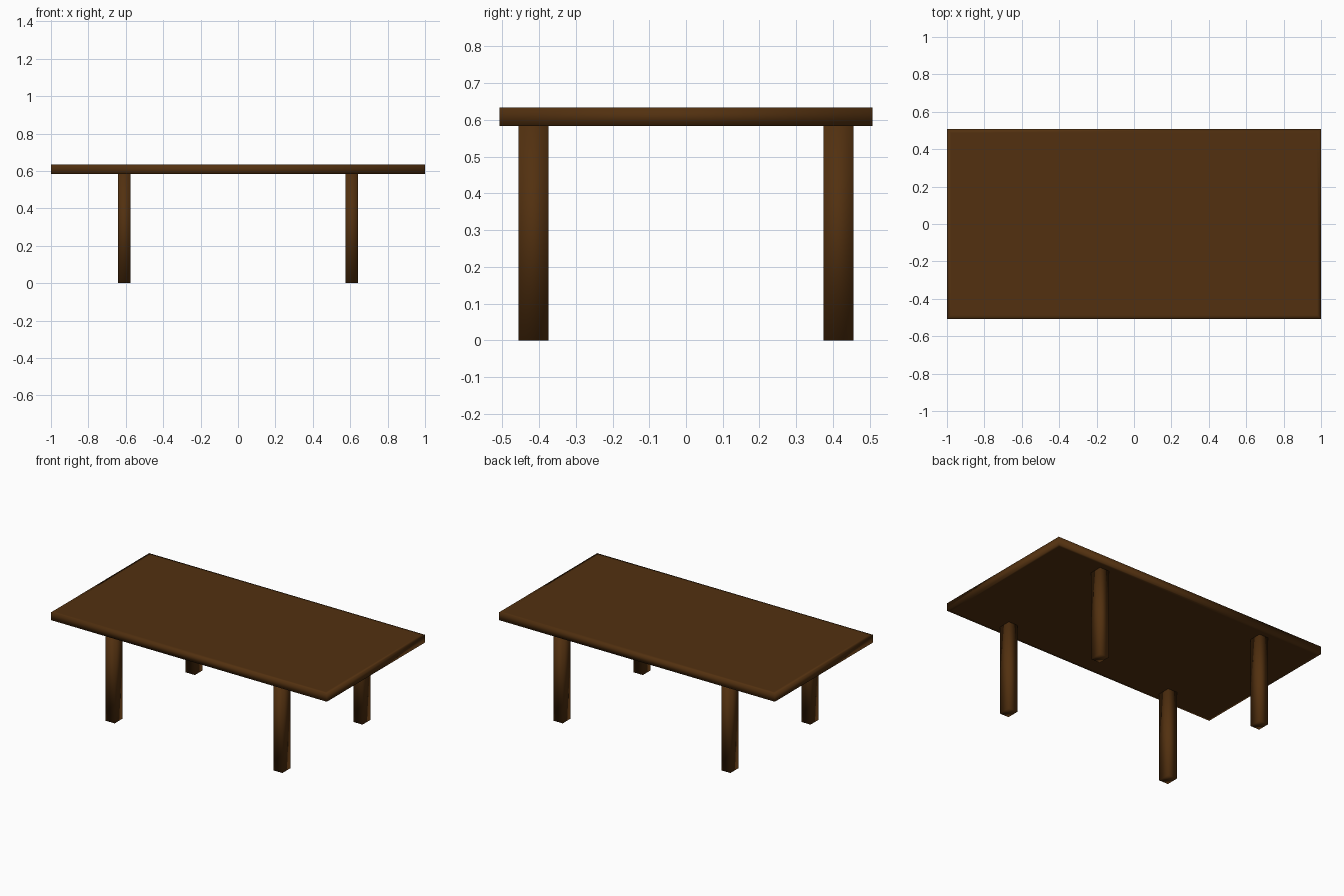
import bpy
import bmesh
from mathutils import Vector

cube = bpy.data.objects.get("Cube")
if cube:
    bpy.data.objects.remove(cube, do_unlink=True)

# Dark wood colour
WOOD = (0.085, 0.03, 0.005, 1)
wood = bpy.data.materials.new("dark_wood")
wood.use_nodes = True
wood.diffuse_color = WOOD
bsdf = next(n for n in wood.node_tree.nodes if n.type == "BSDF_PRINCIPLED")
bsdf.inputs["Base Color"].default_value = WOOD
bsdf.inputs["Roughness"].default_value = 0.7


def soft_box(name, low, high, rim=0):
    """Smooth-shaded box; rim adds a support loop on its top and bottom."""
    low, high = Vector(low), Vector(high)
    bm = bmesh.new()
    bmesh.ops.create_cube(bm, size=1)
    bmesh.ops.scale(bm, vec=high - low, verts=bm.verts)
    bmesh.ops.translate(bm, vec=(low + high) / 2, verts=bm.verts)
    bm.normal_update()
    if rim:
        caps = [f for f in bm.faces if abs(f.normal.z) > 0.9]
        bmesh.ops.inset_individual(bm, faces=caps, thickness=rim)
    for face in bm.faces:
        face.smooth = True
    mesh = bpy.data.meshes.new(name)
    bm.to_mesh(mesh)
    bm.free()
    mesh.materials.append(wood)
    obj = bpy.data.objects.new(name, mesh)
    bpy.context.collection.objects.link(obj)
    return obj


# Tabletop slab
UNDERSIDE = 0.583
soft_box("tabletop", (-1, -0.508, UNDERSIDE), (1, 0.508, 0.634), rim=0.03)

# Four legs, set well in from the ends
for side, sx in (("left", 1), ("right", -1)):
    for end, sy in (("front", -1), ("back", 1)):
        xs = sorted((sx * 0.575, sx * 0.641))
        ys = sorted((sy * 0.374, sy * 0.456))
        soft_box(f"{end}_{side}_leg", (xs[0], ys[0], 0), (xs[1], ys[1], UNDERSIDE))
